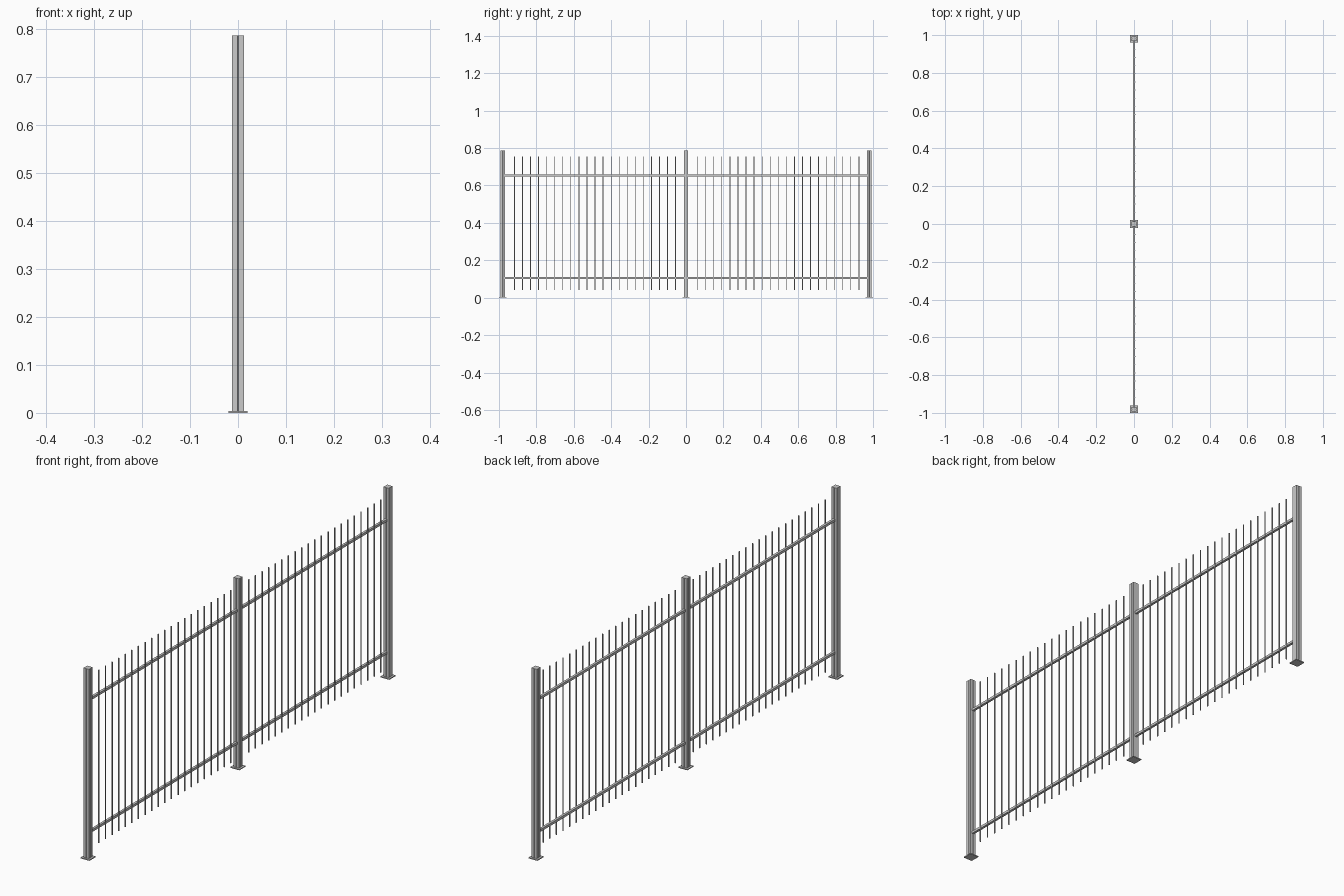
import bpy, bmesh
from mathutils import Matrix, Vector

if "Cube" in bpy.data.objects:
    bpy.data.objects.remove(bpy.data.objects["Cube"])

SPAN = 0.98          # distance between posts
POST_H = 0.787


def finish(name, bm):
    bmesh.ops.recalc_face_normals(bm, faces=bm.faces[:])
    me = bpy.data.meshes.new(name)
    bm.to_mesh(me)
    bm.free()
    ob = bpy.data.objects.new(name, me)
    bpy.context.collection.objects.link(ob)
    return ob


def box(name, center, size):
    bm = bmesh.new()
    bmesh.ops.create_cube(bm, size=1, matrix=Matrix.Translation(center)
                          @ Matrix.Diagonal((*size, 1)))
    return finish(name, bm)


def post(name, y):
    # square post with a fine groove down the middle of each face
    h, g, d = 0.012, 0.001, 0.0015
    side = [(h, -h), (h, -g), (h - d, 0), (h, g)]
    bm = bmesh.new()
    verts = []
    for k in range(4):
        for px, py in side:
            for _ in range(k):
                px, py = -py, px
            verts.append(bm.verts.new((px, y + py, 0.004)))
    face = bm.faces.new(verts)
    ext = bmesh.ops.extrude_face_region(bm, geom=[face], use_keep_orig=True)
    top = [v for v in ext["geom"] if isinstance(v, bmesh.types.BMVert)]
    bmesh.ops.translate(bm, verts=top, vec=Vector((0, 0, POST_H - 0.004)))
    return finish(name, bm)


# posts and base plates
for label, y in (("left", -SPAN), ("middle", 0), ("right", SPAN)):
    post(f"{label}_post", y)
    box(f"{label}_base_plate", (0, y, 0.002), (0.04, 0.04, 0.004))

# two identical panels of rails and pickets
for label, y0 in (("left", -SPAN), ("right", 0)):
    for part, z in (("lower", 0.105), ("upper", 0.653)):
        box(f"{label}_{part}_rail", (0, y0 + SPAN / 2, z),
            (0.010, SPAN - 0.023, 0.010))
    bm = bmesh.new()
    for i in range(21):
        y = y0 + 0.0625 + i * 0.0431
        bmesh.ops.create_cube(bm, size=1, matrix=Matrix.Translation((0.006, y, 0.3975))
                              @ Matrix.Diagonal((0.004, 0.004, 0.715, 1)))
    finish(f"{label}_pickets", bm)
